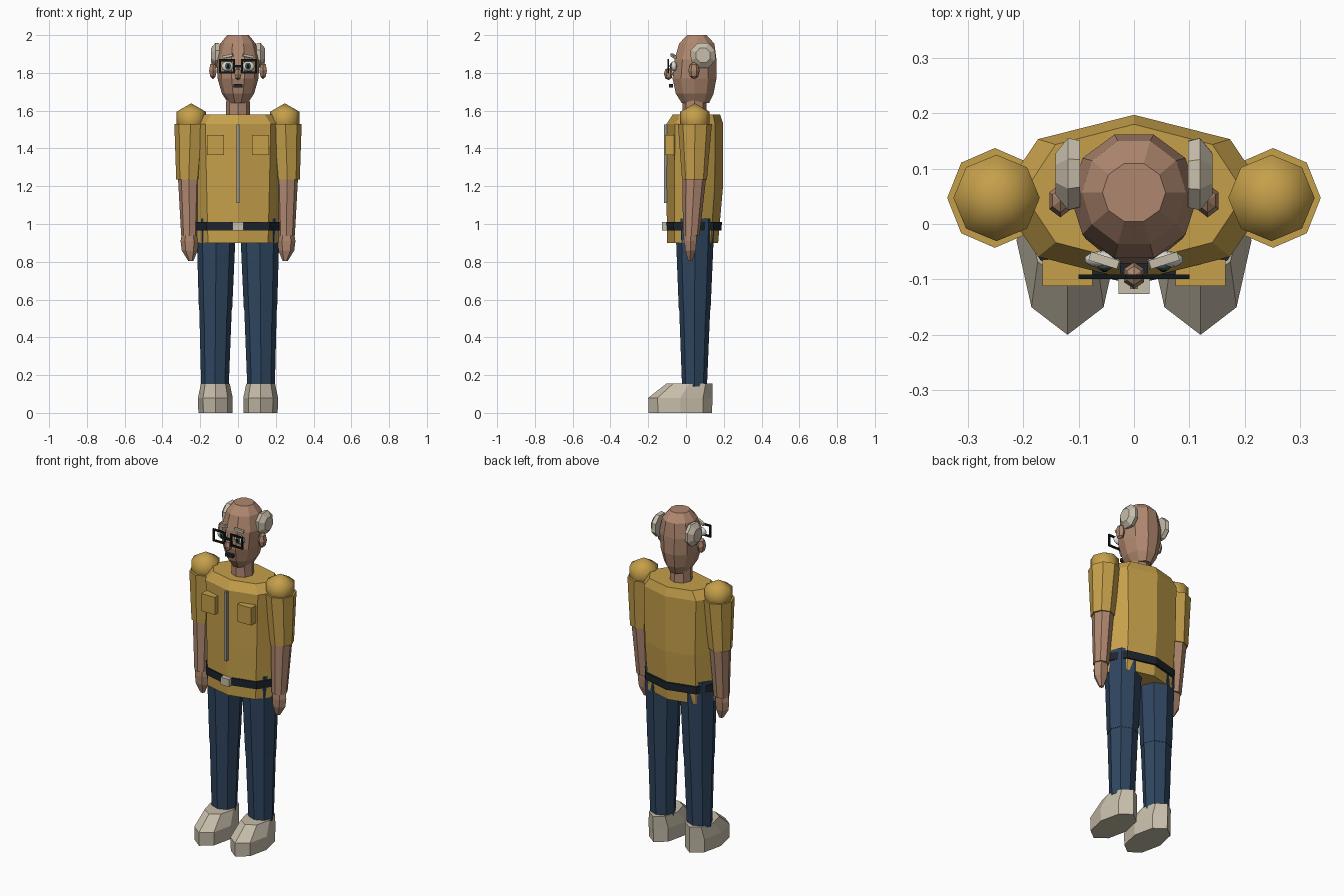
import bpy, bmesh, math
from mathutils import Matrix, Vector

cube = bpy.data.objects.get("Cube")
if cube:
    bpy.data.objects.remove(cube, do_unlink=True)


def material(name, r, g, b):
    m = bpy.data.materials.new(name)
    m.use_nodes = True
    m.diffuse_color = (r, g, b, 1)
    bsdf = next(n for n in m.node_tree.nodes if n.type == 'BSDF_PRINCIPLED')
    bsdf.inputs["Base Color"].default_value = (r, g, b, 1)
    bsdf.inputs["Roughness"].default_value = 0.8
    return m


skin = material("skin", .43, .245, .16)
shirt = material("mustard shirt", .56, .35, .07)
denim = material("denim blue", .028, .06, .115)
cream = material("cream", .57, .51, .40)
leather = material("dark leather", .012, .018, .027)
black = material("frame black", .006, .008, .008)
metal = material("zip grey", .30, .30, .30)
white = material("eye white", .72, .72, .66)
iris = material("iris teal", .05, .09, .09)


def finish(name, bm, mat):
    bmesh.ops.recalc_face_normals(bm, faces=bm.faces)
    mesh = bpy.data.meshes.new(name)
    bm.to_mesh(mesh)
    bm.free()
    mesh.materials.append(mat)
    obj = bpy.data.objects.new(name, mesh)
    bpy.context.collection.objects.link(obj)
    return obj


def loft(name, mat, sides, rings):
    """Skin elliptical rings given as (z, centre x, centre y, radius x, radius y)."""
    bm = bmesh.new()
    loops = []
    for z, cx, cy, rx, ry in rings:
        angles = [math.tau * i / sides for i in range(sides)]
        loops.append([bm.verts.new((cx + rx * math.cos(a), cy + ry * math.sin(a), z)) for a in angles])
    for low, high in zip(loops, loops[1:]):
        for i in range(sides):
            j = (i + 1) % sides
            bm.faces.new((low[i], low[j], high[j], high[i]))
    bm.faces.new(loops[0])
    bm.faces.new(loops[-1])
    return finish(name, bm, mat)


def box(name, mat, centre, size, turn=Matrix()):
    bm = bmesh.new()
    place = Matrix.Translation(centre) @ turn @ Matrix.Diagonal((*size, 1))
    bmesh.ops.create_cube(bm, size=1, matrix=place)
    return finish(name, bm, mat)


def ball(name, mat, centre, radii, segments=8, rings=5, smooth=False):
    bm = bmesh.new()
    place = Matrix.Translation(centre) @ Matrix.Diagonal((*radii, 1))
    bmesh.ops.create_uvsphere(bm, u_segments=segments, v_segments=rings, radius=1, matrix=place)
    obj = finish(name, bm, mat)
    if smooth:
        obj.data.shade_smooth()
    return obj


# Torso, belt and neck
loft("shirt_body", shirt, 8, [
    (.90, 0, .035, .225, .135), (1.20, 0, .046, .235, .15),
    (1.53, 0, .047, .245, .15), (1.58, 0, .055, .20, .125)])
loft("belt", leather, 8, [(.965, 0, .04, .236, .148), (1.01, 0, .04, .238, .15)])
box("belt_buckle", cream, (0, -.112, .988), (.056, .028, .045))
box("zip", metal, (0, -.108, 1.318), (.014, .018, .415))
loft("neck", skin, 8, [(1.55, 0, .045, .064, .064), (1.66, 0, .045, .062, .062)])

# Head
loft("head", skin, 10, [
    (1.64, 0, .050, .052, .076), (1.69, 0, .046, .085, .105),
    (1.77, 0, .045, .108, .122), (1.87, 0, .050, .115, .117),
    (1.955, 0, .057, .094, .098), (2.0, 0, .057, .057, .055)])
ball("nose", skin, (0, -.093, 1.795), (.021, .024, .033), 6, 4)
box("mouth", leather, (0, -.079, 1.732), (.05, .02, .018))
box("glasses_bridge", black, (0, -.095, 1.835), (.04, .008, .012))

for s, side in ((1, "left"), (-1, "right")):
    # Face details
    ball(side + "_ear", skin, (s * .133, .042, 1.812), (.023, .030, .045), 6, 4)
    ball(side + "_eye", white, (s * .056, -.064, 1.835), (.034, .016, .027), 10, 6, True)
    ball(side + "_iris", iris, (s * .053, -.076, 1.836), (.014, .009, .019), 10, 6, True)
    ball(side + "_pupil", black, (s * .053, -.082, 1.836), (.007, .005, .011), 8, 4)
    tilt = Matrix.Rotation(s * .3, 4, 'Z') @ Matrix.Rotation(s * .2, 4, 'Y')
    box(side + "_eyebrow", cream, (s * .053, -.066, 1.889), (.055, .016, .014), tilt)
    for edge in (-1, 1):
        box(side + "_frame_rail", black, (s * .058, -.095, 1.835 + edge * .032), (.084, .008, .011))
        box(side + "_frame_post", black, (s * .058 + edge * .037, -.095, 1.835), (.011, .008, .075))

    # Side hair: a flattened eight-sided dome facing outwards
    hair = loft(side + "_hair", cream, 8, [
        (0, 0, 0, .068, .064), (.022, 0, 0, .072, .070), (.045, 0, .0, .042, .040)])
    hair.data.transform(Matrix.Translation((s * .097, .09, 1.893))
                        @ Matrix.Rotation(s * math.pi / 2, 4, 'Y')
                        @ Matrix.Rotation(math.pi / 8, 4, 'Z'))

    # Arm
    ball(side + "_shoulder", shirt, (s * .248, .047, 1.549), (.09, .09, .09), 8, 3, True)
    loft(side + "_sleeve", shirt, 8, [
        (1.235, s * .261, .045, .066, .066), (1.53, s * .251, .047, .086, .09)])
    loft(side + "_forearm", skin, 8, [
        (.94, s * .257, .028, .044, .044), (1.25, s * .259, .044, .059, .063)])
    loft(side + "_hand", skin, 6, [
        (.805, s * .250, .022, .014, .012), (.86, s * .256, .023, .042, .032),
        (.91, s * .257, .024, .047, .037), (.95, s * .257, .026, .040, .036)])

    # Chest pocket
    box(side + "_pocket", shirt, (s * .12, -.088, 1.418), (.09, .048, .105))

    # Leg and shoe
    loft(side + "_thigh", denim, 8, [
        (.545, s * .119, .046, .088, .084), (1.03, s * .115, .047, .106, .104)])
    loft(side + "_shin", denim, 8, [
        (.14, s * .122, .045, .073, .066), (.55, s * .119, .046, .086, .082)])
    loft(side + "_shoe", cream, 8, [
        (0, s * .12, -.03, .090, .168), (.08, s * .12, -.03, .092, .17),
        (.155, s * .12, .018, .076, .122)])
